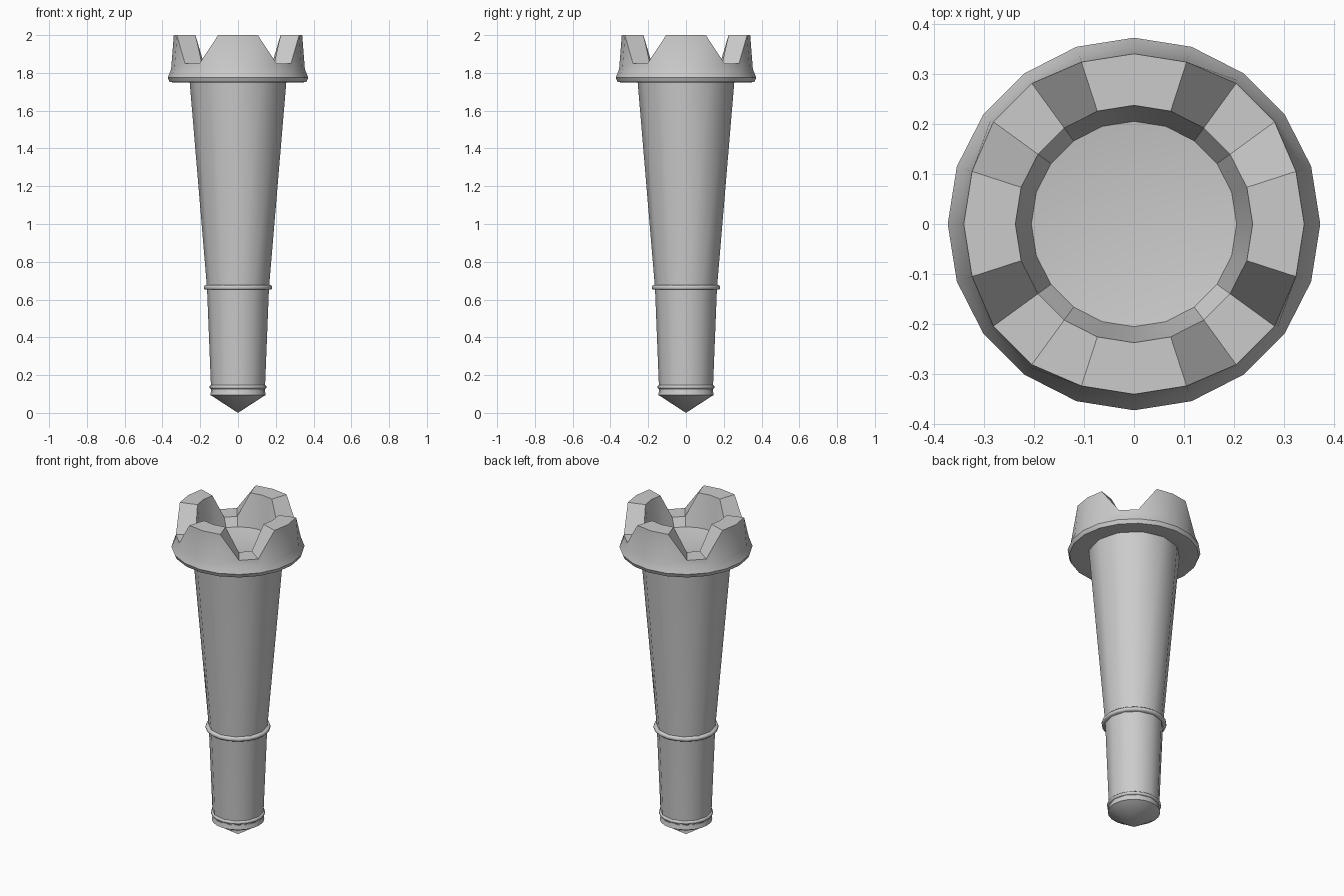
import bpy, bmesh
from math import sin, cos, pi, radians

if "Cube" in bpy.data.objects:
    bpy.data.objects.remove(bpy.data.objects["Cube"])


def lathe(name, profile, sides, angle=35):
    """Revolve (radius, z) points; a point may be a function of the side index."""
    bm = bmesh.new()
    rings = []
    for p in profile:
        if not callable(p) and p[0] == 0:
            rings.append([bm.verts.new((0, 0, p[1]))] * sides)
            continue
        ring = []
        for i in range(sides):
            r, z = p(i) if callable(p) else p
            a = 2 * pi * i / sides
            ring.append(bm.verts.new((r * cos(a), r * sin(a), z)))
        rings.append(ring)
    for low, high in zip(rings, rings[1:]):
        for i in range(sides):
            j = (i + 1) % sides
            corners = list(dict.fromkeys((low[i], low[j], high[j], high[i])))
            bm.faces.new(corners)
    bmesh.ops.recalc_face_normals(bm, faces=bm.faces)
    mesh = bpy.data.meshes.new(name)
    bm.to_mesh(mesh)
    bm.free()
    ob = bpy.data.objects.new(name, mesh)
    bpy.context.collection.objects.link(ob)
    bpy.ops.object.select_all(action='DESELECT')
    ob.select_set(True)
    bpy.context.view_layer.objects.active = ob
    bpy.ops.object.shade_smooth_by_angle(angle=radians(angle))
    return ob


# Crown: 20 sides, four battlements with notches on the diagonals
def notched(r_high, r_low):
    return lambda i: (r_low, 1.85) if i % 5 in (2, 3) else (r_high, 2.0)


lathe("crown", [
    (0, 1.76), (0.25, 1.76), (0.345, 1.75), (0.362, 1.752), (0.372, 1.775),
    (0.354, 1.82), notched(0.34, 0.347), notched(0.237, 0.237),
    (0.205, 1.80), (0, 1.77)], 20, 28)

# Tapered shaft
lathe("shaft", [(0, 0.11), (0.142, 0.11), (0.164, 0.66), (0.257, 1.765), (0, 1.765)], 12)

# Pointed foot
lathe("foot_tip", [(0, 0.0), (0.138, 0.09), (0.147, 0.094), (0.142, 0.12), (0, 0.12)], 20)


# Raised bands round the shaft
def band(name, z, inner, outer, h):
    lathe(name, [(inner, z - h), (outer - 0.006, z - h), (outer, z - h * 0.5),
                 (outer, z + h * 0.5), (outer - 0.006, z + h), (inner, z + h)], 20, 50)


band("middle_band", 0.664, 0.14, 0.181, 0.012)
band("lower_band", 0.137, 0.12, 0.151, 0.01)
